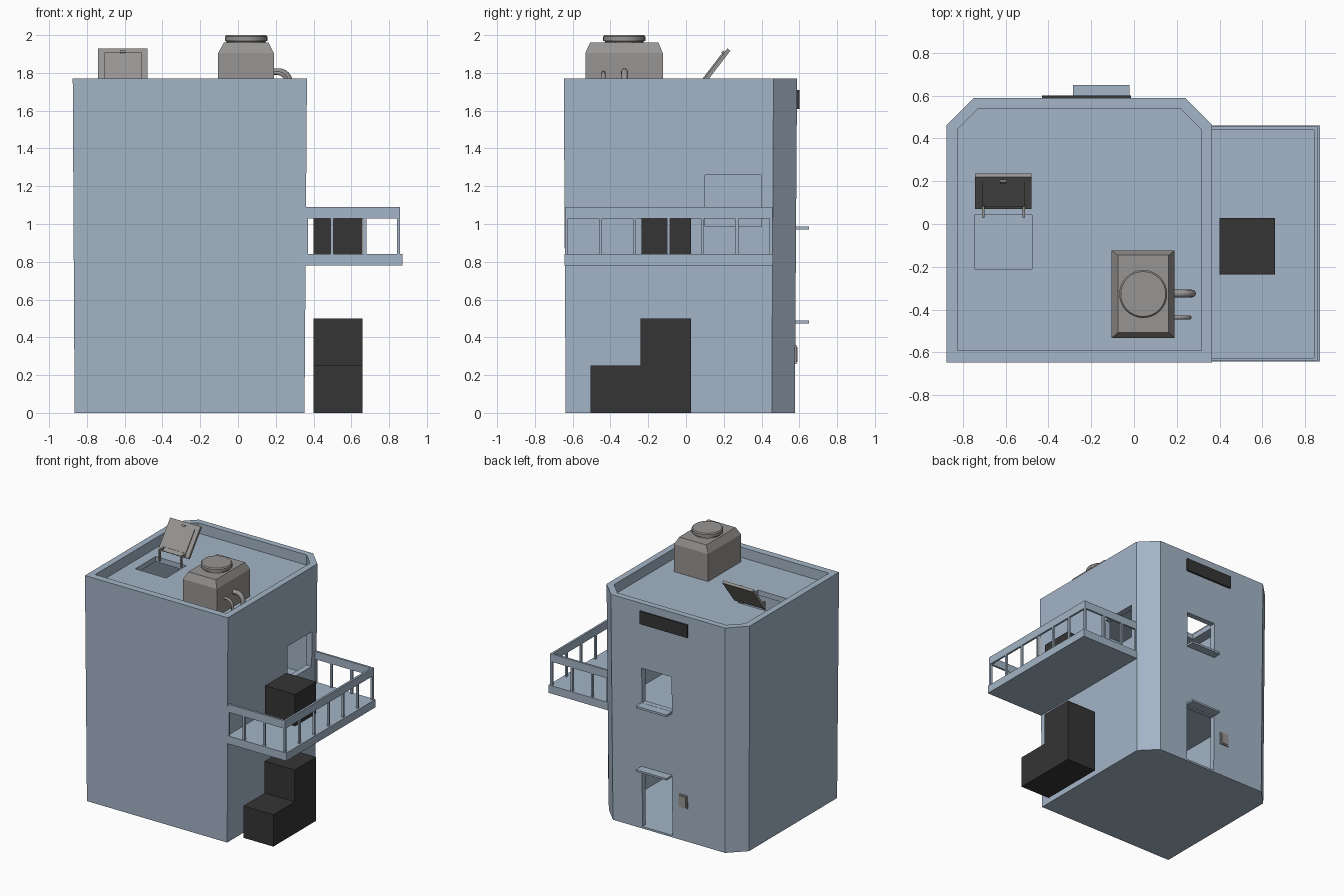
import bpy, bmesh, math
from mathutils import Vector, Matrix

if "Cube" in bpy.data.objects:
    bpy.data.objects.remove(bpy.data.objects["Cube"])


def material(name, rgb):
    m = bpy.data.materials.new(name)
    m.diffuse_color = (*rgb, 1)
    m.use_nodes = True
    m.node_tree.nodes["Principled BSDF"].inputs["Base Color"].default_value = m.diffuse_color
    return m


BLUE = material("blue_grey_wall", (0.37, 0.46, 0.57))
GREY = material("warm_grey_metal", (0.31, 0.30, 0.29))
DARK = material("charcoal", (0.035, 0.035, 0.035))


def make(name, bm, mat):
    bmesh.ops.recalc_face_normals(bm, faces=bm.faces)
    me = bpy.data.meshes.new(name)
    bm.to_mesh(me)
    bm.free()
    me.materials.append(mat)
    ob = bpy.data.objects.new(name, me)
    bpy.context.collection.objects.link(ob)
    return ob


def loft(name, rings, mat):
    """Solid through a stack of equal-length point rings."""
    bm = bmesh.new()
    vs = [[bm.verts.new(p) for p in r] for r in rings]
    n = len(vs[0])
    for a, b in zip(vs, vs[1:]):
        for i in range(n):
            j = (i + 1) % n
            bm.faces.new((a[i], a[j], b[j], b[i]))
    bm.faces.new(vs[0][::-1])
    bm.faces.new(vs[-1])
    return make(name, bm, mat)


def rect(x0, x1, y0, y1, z):
    return [(x0, y0, z), (x1, y0, z), (x1, y1, z), (x0, y1, z)]


def box(name, x0, x1, y0, y1, z0, z1, mat):
    return loft(name, [rect(x0, x1, y0, y1, z0), rect(x0, x1, y0, y1, z1)], mat)


def plan(x0, x1, y0, y1, c, z):
    """Rectangle with both back corners cut off."""
    return [(x0, y0, z), (x1, y0, z), (x1, y1 - c, z),
            (x1 - c, y1, z), (x0 + c, y1, z), (x0, y1 - c, z)]


def smooth(ob):
    bpy.ops.object.select_all(action='DESELECT')
    ob.select_set(True)
    bpy.context.view_layer.objects.active = ob
    bpy.ops.object.shade_smooth_by_angle(angle=math.radians(35))


# tower shell, slightly wider at the top
tower = loft("tower_walls", [plan(-0.865, 0.352, -0.637, 0.576, 0.122, 0),
                             plan(-0.875, 0.365, -0.647, 0.588, 0.125, 1.77)], BLUE)


def room(name, z0, z1):
    return loft(name, [plan(-0.825, 0.315, -0.592, 0.54, 0.098, z) for z in (z0, z1)], BLUE)


# rooms, roof recess and openings cut from the shell
cutters = [
    room("lower_room_cutter", 0.015, 0.80),
    room("upper_room_cutter", 0.84, 1.65),
    room("roof_cutter", 1.69, 1.90),
    box("hatch_cutter", -0.745, -0.477, -0.21, 0.043, 1.60, 1.75, BLUE),
    box("back_window_cutter", -0.285, -0.025, 0.45, 0.70, 0.988, 1.26, BLUE),
    box("side_window_cutter", 0.25, 0.45, 0.10, 0.40, 0.988, 1.26, BLUE),
    box("door_cutter", -0.285, -0.025, 0.45, 0.70, 0.015, 0.472, BLUE),
]
for c in cutters:
    m = tower.modifiers.new(c.name, 'BOOLEAN')
    m.operation, m.solver, m.object = 'DIFFERENCE', 'EXACT', c
dg = bpy.context.evaluated_depsgraph_get()
cut_mesh = bpy.data.meshes.new_from_object(tower.evaluated_get(dg))
tower.modifiers.clear()
tower.data = cut_mesh
for c in cutters:
    bpy.data.objects.remove(c)

# back wall fittings
box("window_sill", -0.285, -0.02, 0.56, 0.65, 0.97, 0.987, BLUE)
box("door_canopy", -0.285, -0.02, 0.56, 0.65, 0.473, 0.488, BLUE)
box("dark_sign_plate", -0.43, -0.015, 0.57, 0.60, 1.61, 1.71, DARK)
box("door_panel", -0.42, -0.345, 0.56, 0.585, 0.26, 0.36, GREY)
box("door_panel_face", -0.41, -0.355, 0.58, 0.589, 0.27, 0.35, GREY)

# balcony slab, rails and posts
box("balcony_slab", 0.345, 0.87, -0.643, 0.46, 0.78, 0.842, BLUE)
T = 0.016
X1, Y0, Y1 = 0.858, -0.641, 0.457
box("balcony_rail_side", X1 - T, X1, Y0, Y1, 1.028, 1.09, BLUE)
box("balcony_rail_front", 0.345, X1 - T, Y0, Y0 + T, 1.028, 1.09, BLUE)
box("balcony_rail_back", 0.345, X1 - T, Y1 - T, Y1, 1.028, 1.09, BLUE)


def post(x, y):
    box("balcony_post", x - T / 2, x + T / 2, y - T / 2, y + T / 2, 0.84, 1.03, BLUE)


ya, yb, xe = Y0 + T / 2, Y1 - T / 2, X1 - T / 2
for i in range(7):
    post(xe, ya + (yb - ya) * i / 6)
for y in (ya, yb):
    for x in (0.362, 0.498, 0.673):
        post(x, y)

# dark crates used as steps
box("crate_low", 0.40, 0.66, -0.505, -0.24, 0, 0.25, DARK)
box("crate_base", 0.40, 0.66, -0.24, 0.027, 0, 0.25, DARK)
box("crate_top", 0.40, 0.66, -0.24, 0.027, 0.25, 0.50, DARK)
box("crate_balcony", 0.40, 0.66, -0.235, 0.027, 0.842, 1.09, DARK)

# roof ventilation unit with chamfered top
loft("vent_unit", [rect(-0.105, 0.19, -0.533, -0.123, 1.685),
                   rect(-0.105, 0.19, -0.533, -0.123, 1.905),
                   rect(-0.075, 0.162, -0.508, -0.146, 1.96)], GREY)


def circle(r, z, n=32):
    return [(0.043 + r * math.cos(2 * math.pi * i / n),
             -0.327 + r * math.sin(2 * math.pi * i / n), z) for i in range(n)]


smooth(loft("vent_cap", [circle(0.103, 1.955), circle(0.103, 1.967), circle(0.112, 1.969),
                         circle(0.112, 1.992), circle(0.105, 2.0)], GREY))


def pipe(name, y, r, reach, z):
    """Round pipe leaving the unit sideways and bending down to the roof."""
    bend = 0.055
    pts = [(0.17, z)]
    for i in range(7):
        a = math.pi / 2 * (1 - i / 6)
        pts.append((reach - bend + bend * math.cos(a), z - bend + bend * math.sin(a)))
    pts.append((reach, 1.685))
    n, rings = 12, []
    for i, p in enumerate(pts):
        q, s = pts[max(i - 1, 0)], pts[min(i + 1, len(pts) - 1)]
        t = Vector((s[0] - q[0], s[1] - q[1])).normalized()
        ring = []
        for k in range(n):
            a = 2 * math.pi * k / n
            ring.append((p[0] - t.y * r * math.cos(a), y + r * math.sin(a),
                         p[1] + t.x * r * math.cos(a)))
        rings.append(ring)
    smooth(loft(name, rings, GREY))


pipe("vent_pipe_large", -0.325, 0.018, 0.271, 1.806)
pipe("vent_pipe_small", -0.437, 0.010, 0.259, 1.80)

# open roof hatch lid: modelled lying flat, then tilted about its lower edge
tilt = Matrix.Translation((0, 0.07, 1.735)) @ Matrix.Rotation(math.radians(52.5), 4, 'X')
lid = [box("hatch_lid", -0.742, -0.478, 0, 0.245, -0.02, 0, GREY),
       box("hatch_lid_panel", -0.708, -0.512, 0.03, 0.212, -0.005, 0.007, GREY),
       box("hatch_handle", -0.625, -0.595, 0.208, 0.222, 0, 0.012, GREY)]
for ob in lid:
    ob.data.transform(tilt)

# hinge arms from the roof up to the lid
for x in (-0.705, -0.515):
    box("hinge_arm_foot", x - 0.006, x + 0.006, 0.028, 0.042, 1.67, 1.755, GREY)
    box("hinge_arm_bar", x - 0.006, x + 0.006, 0.028, 0.095, 1.743, 1.757, GREY)
